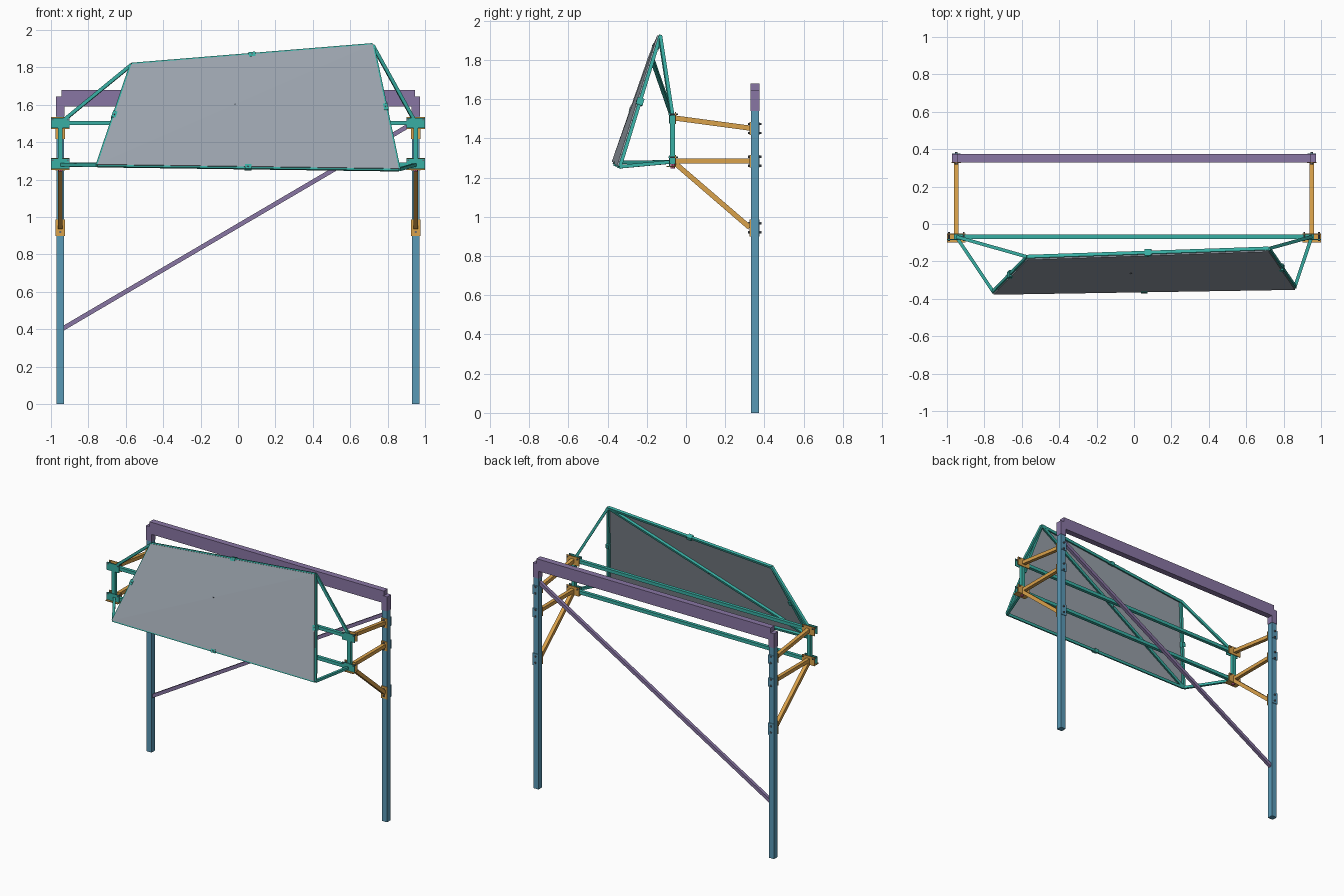
import bpy, bmesh
from mathutils import Vector as V, Matrix

if "Cube" in bpy.data.objects:
    bpy.data.objects.remove(bpy.data.objects["Cube"])

def material(name, r, g, b):
    m = bpy.data.materials.new(name)
    m.diffuse_color = (r, g, b, 1)
    m.use_nodes = True
    m.node_tree.nodes["Principled BSDF"].inputs["Base Color"].default_value = m.diffuse_color
    return m

BLUE = material("blue", 0.10, 0.32, 0.47)
PURPLE = material("purple", 0.25, 0.18, 0.37)
ORANGE = material("orange", 0.70, 0.36, 0.07)
TEAL = material("teal", 0.04, 0.43, 0.37)
PINK = material("pink", 0.72, 0.13, 0.30)
STEEL = material("steel", 0.12, 0.14, 0.17)
SHEET = material("sheet", 0.33, 0.37, 0.42)

def finish(name, bm, mat):
    me = bpy.data.meshes.new(name)
    bmesh.ops.recalc_face_normals(bm, faces=bm.faces)
    bm.to_mesh(me)
    bm.free()
    ob = bpy.data.objects.new(name, me)
    bpy.context.collection.objects.link(ob)
    me.materials.append(mat)
    return ob

def box(name, c, s, mat):
    bm = bmesh.new()
    bmesh.ops.create_cube(bm, size=1, matrix=Matrix.Translation(c) @ Matrix.Diagonal((*s, 1)))
    return finish(name, bm, mat)

def frame(a, b, ref):
    """Matrix at the middle of a-b, z along the bar, y close to ref."""
    z = (b - a).normalized()
    x = V(ref).cross(z).normalized()
    m = Matrix((x, z.cross(x), z)).transposed().to_4x4()
    m.translation = (a + b) / 2
    return m

def bar(name, a, b, w, mat, d=None, ref=(0, 1, 0)):
    a, b = V(a), V(b)
    bm = bmesh.new()
    bmesh.ops.create_cube(bm, size=1, matrix=frame(a, b, ref) @ Matrix.Diagonal((w, d or w, (b - a).length, 1)))
    return finish(name, bm, mat)

def bolt(name, a, b, r, mat, sides=6):
    a, b = V(a), V(b)
    ref = (1, 0, 0) if abs((b - a).normalized().x) < 0.9 else (0, 1, 0)
    bm = bmesh.new()
    bmesh.ops.create_cone(bm, cap_ends=True, segments=sides, radius1=r, radius2=r,
                          depth=(b - a).length, matrix=frame(a, b, ref))
    return finish(name, bm, mat)

PX, PY, FY = 0.95, 0.352, -0.068
ZU, ZL = 1.503, 1.28

# Cross beam and diagonal brace between the posts
box("cross_beam", (0, PY, 1.636), (1.89, 0.044, 0.088), PURPLE)
bar("diagonal_brace", (-0.935, PY, 0.405), (0.935, PY, 1.502), 0.024, PURPLE)

for s, side in ((-1, "left"), (1, "right")):
    x = s * PX
    # Post and its top bracket
    box(side + "_post", (x, PY, 0.785), (0.042, 0.042, 1.57), BLUE)
    box(side + "_post_cap", (x, PY, 1.592), (0.046, 0.046, 0.106), PURPLE)

    # Support arms running forward from the post
    for label, y0, z0, z1 in (("upper_arm", -0.055, ZU, 1.452),
                              ("middle_arm", -0.055, 1.285, 1.285),
                              ("knee_brace", -0.05, 1.268, 0.945)):
        bar(f"{side}_{label}", (x, y0, z0), (x, 0.325, z1), 0.026, ORANGE, ref=(0, 0, 1))
        zc = z1 - 0.002
        h = 0.088 if label == "knee_brace" else 0.066
        box(f"{side}_{label}_plate", (x, 0.328, zc), (0.05, 0.006, h), ORANGE)
        box(f"{side}_{label}_back_plate", (x, 0.376, zc), (0.046, 0.004, h), BLUE)
        for k in (-1, 1):
            bolt(f"{side}_{label}_bolt", (x, 0.317, zc + k * 0.023),
                 (x, 0.385, zc + k * 0.023), 0.007, STEEL)

    # Clamp brackets that hold the front frame
    for label, z in (("upper", ZU), ("lower", ZL + 0.004)):
        box(f"{side}_{label}_mount_plate", (x, -0.053, z), (0.1, 0.006, 0.062), ORANGE)
        box(f"{side}_{label}_clamp_plate", (x, -0.0835, z), (0.1, 0.005, 0.056), TEAL)
        for k in (-1, 1):
            bolt(f"{side}_{label}_clamp_bolt", (x + k * 0.04, -0.09, z + 0.019),
                 (x + k * 0.04, -0.042, z + 0.019), 0.005, STEEL)
    box(side + "_shelf_plate", (x, -0.075, 1.256), (0.1, 0.05, 0.006), ORANGE)
    bolt(side + "_pivot_pin", (x, FY, 1.245), (x, FY, 1.32), 0.011, PINK, 8)

    # Upright of the front frame
    bar(side + "_frame_upright", (x, FY, ZL), (x, FY, ZU + 0.012), 0.026, TEAL)

# Front frame rails
for label, z in (("upper", ZU), ("lower", ZL)):
    bar(label + "_frame_rail", (-0.962, FY, z), (0.962, FY, z), 0.024, TEAL)

# Panel rim corners: top left, top right, bottom right, bottom left
C = [V((-0.57, -0.176, 1.814)), V((0.72, -0.132, 1.919)),
     V((0.86, -0.337, 1.255)), V((-0.752, -0.363, 1.277))]
N = (C[3] - C[1]).cross(C[2] - C[0]).normalized()
if N.y > 0:
    N = -N

# Folded sheet, mounted just in front of the rim
bm = bmesh.new()
front = [bm.verts.new(p + N * 0.016) for p in C]
back = [bm.verts.new(p + N * 0.009) for p in C]
for a, b, c in ((0, 1, 3), (1, 2, 3)):
    bm.faces.new((front[a], front[b], front[c]))
    bm.faces.new((back[c], back[b], back[a]))
for i in range(4):
    j = (i + 1) % 4
    bm.faces.new((front[i], front[j], back[j], back[i]))
finish("panel_sheet", bm, SHEET)

# Rim tubes, diagonal stiffener and their clips
for name, i, j in (("top", 0, 1), ("right", 1, 2), ("bottom", 2, 3), ("left", 3, 0), ("diagonal", 3, 1)):
    bar(name + "_rim_tube", C[i], C[j], 0.018, TEAL, ref=N)
    m = (C[i] + C[j]) / 2
    d = (C[j] - C[i]).normalized()
    if name != "diagonal":
        bar(name + "_rim_clip", m - d * 0.018, m + d * 0.018, 0.024, TEAL, 0.036, ref=N)
    bolt(name + "_sheet_bolt", m - N * 0.012, m + N * 0.02, 0.005, STEEL)

# Struts from the front frame to the panel corners
for name, i, x, z in (("upper_left", 0, -PX, ZU), ("upper_right", 1, PX, ZU),
                      ("lower_right", 2, PX, ZL), ("lower_left", 3, -PX, ZL)):
    bar(name + "_strut", (x, FY, z), C[i], 0.018, TEAL, ref=(0, 0, 1))
